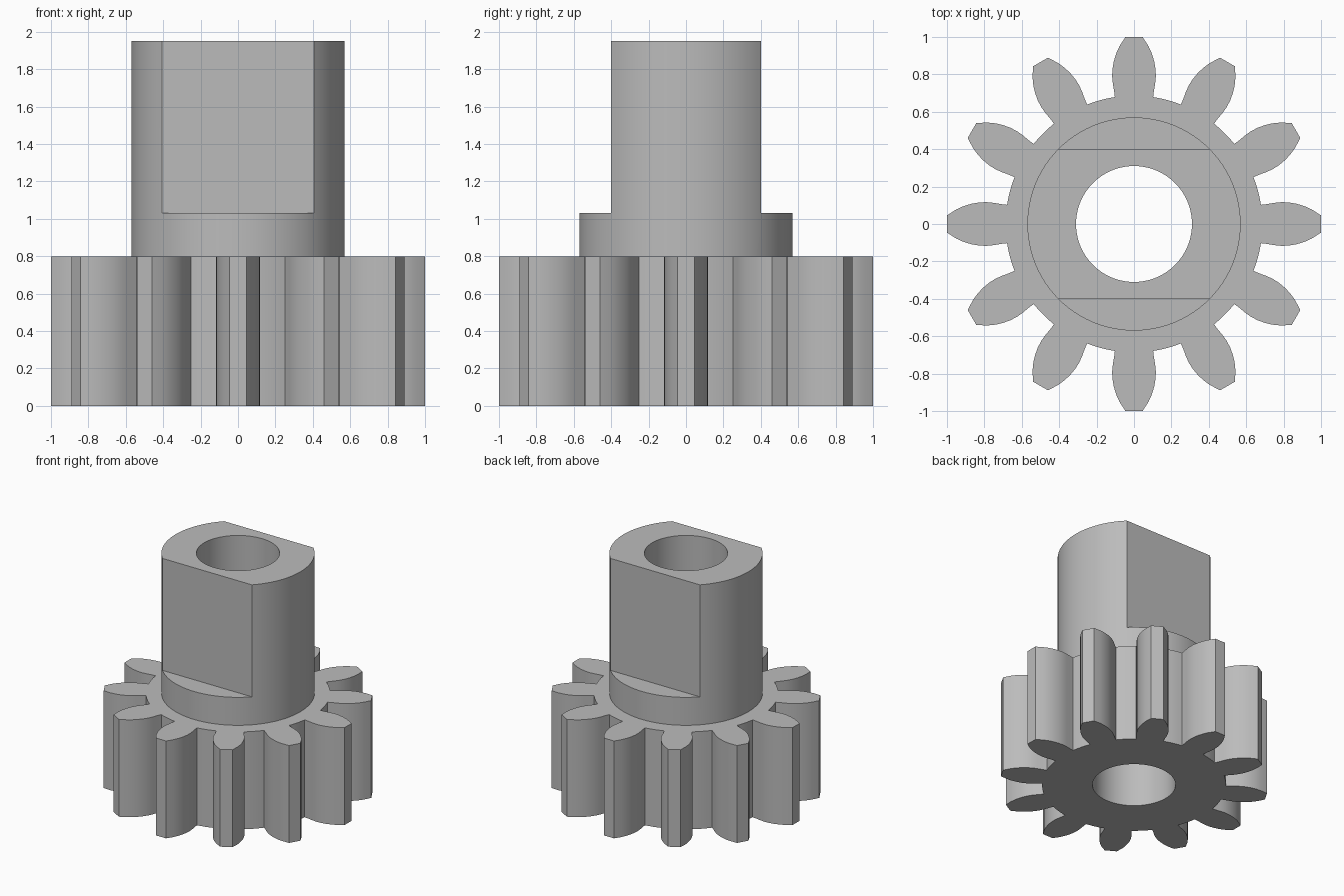
import bpy, bmesh
from math import sin, cos, pi, radians, asin
from mathutils import Matrix, Vector

cube = bpy.data.objects.get("Cube")
if cube:
    bpy.data.objects.remove(cube)

TEETH = 12
GEAR_TOP, COLLAR_TOP, TOP = 0.80, 1.03, 1.95
SHAFT_R, BORE_R, ROOT_R, FLAT_Y = 0.57, 0.31, 0.686, 0.40

steel = bpy.data.materials.new("plain grey")
steel.use_nodes = True
GREY = (0.5, 0.5, 0.5, 1)
steel.diffuse_color = GREY
steel.node_tree.nodes["Principled BSDF"].inputs["Base Color"].default_value = GREY


def arc(r, a0, a1, n):
    """Points on an arc, both ends included."""
    return [(r * cos(a0 + (a1 - a0) * i / n), r * sin(a0 + (a1 - a0) * i / n))
            for i in range(n + 1)]


def ring(bm, points, z):
    return [bm.verts.new((x, y, z)) for x, y in points]


def wall(bm, low, high):
    for i in range(len(low)):
        j = (i + 1) % len(low)
        bm.faces.new((low[i], low[j], high[j], high[i]))


def cap(bm, outer, inner):
    """Flat face with a hole."""
    edges = []
    for loop in (outer, inner):
        for a, b in zip(loop, loop[1:] + loop[:1]):
            edges.append(bm.edges.get((a, b)) or bm.edges.new((a, b)))
    bmesh.ops.triangle_fill(bm, edges=edges, use_beauty=True, use_dissolve=False)


def finish(bm, name):
    # Orient each face using the open-shell-safe recalculation
    bmesh.ops.recalc_face_normals(bm, faces=bm.faces)
    mesh = bpy.data.meshes.new(name)
    bm.to_mesh(mesh)
    bm.free()
    mesh.materials.append(steel)
    obj = bpy.data.objects.new(name, mesh)
    bpy.context.collection.objects.link(obj)
    bpy.ops.object.select_all(action='DESELECT')
    obj.select_set(True)
    bpy.context.view_layer.objects.active = obj
    bpy.ops.object.shade_smooth_by_angle(angle=radians(28))


bore = arc(BORE_R, 0, 2 * pi, 72)[:-1]

# Full shaft circle with corners exactly where the flats begin
corner = asin(FLAT_Y / SHAFT_R)
right = arc(SHAFT_R, -corner, corner, 24)
back = arc(SHAFT_R, corner, pi - corner, 24)
left = [(-x, -y) for x, y in right]
front = [(-x, -y) for x, y in back]
circle = right + back[1:-1] + left + front[1:-1]

# Tooth flank: radial distance and half width, from root to tip
flank = [(0.71, 0.106), (0.75, 0.113), (0.79, 0.117), (0.83, 0.115),
         (0.87, 0.108), (0.91, 0.096), (0.95, 0.078), (1.0, 0.046)]
root_a = radians(8.6)
step = 2 * pi / TEETH
tooth = ([(x, -w) for x, w in flank] + [(x, w) for x, w in reversed(flank)]
         + arc(ROOT_R, root_a, step - root_a, 6))
outline = []
for k in range(TEETH):
    turn = Matrix.Rotation(k * step, 2)
    outline += [tuple(turn @ Vector(p)) for p in tooth]

# Gear wheel
bm = bmesh.new()
o0, o1 = ring(bm, outline, 0), ring(bm, outline, GEAR_TOP)
b0, b1 = ring(bm, bore, 0), ring(bm, bore, GEAR_TOP)
s1 = ring(bm, circle, GEAR_TOP)
wall(bm, o0, o1)
wall(bm, b1, b0)
cap(bm, o0, b0)
cap(bm, o1, s1)
finish(bm, "gear_wheel")

# Hollow shaft with a round collar and two flats
bm = bmesh.new()
c0, c1 = ring(bm, circle, GEAR_TOP), ring(bm, circle, COLLAR_TOP)
wall(bm, c0, c1)
n = len(right)
m = len(back) - 2
half = n + m
low = c1[:n] + c1[half:half + n]
high = ring(bm, right + left, TOP)
wall(bm, low, high)
bm.faces.new(c1[n - 1:half + 1])             # back ledge
bm.faces.new(c1[half + n - 1:] + c1[:1])     # front ledge
b0, b1 = ring(bm, bore, GEAR_TOP), ring(bm, bore, TOP)
wall(bm, b1, b0)
cap(bm, high, b1)
finish(bm, "flatted_shaft")
